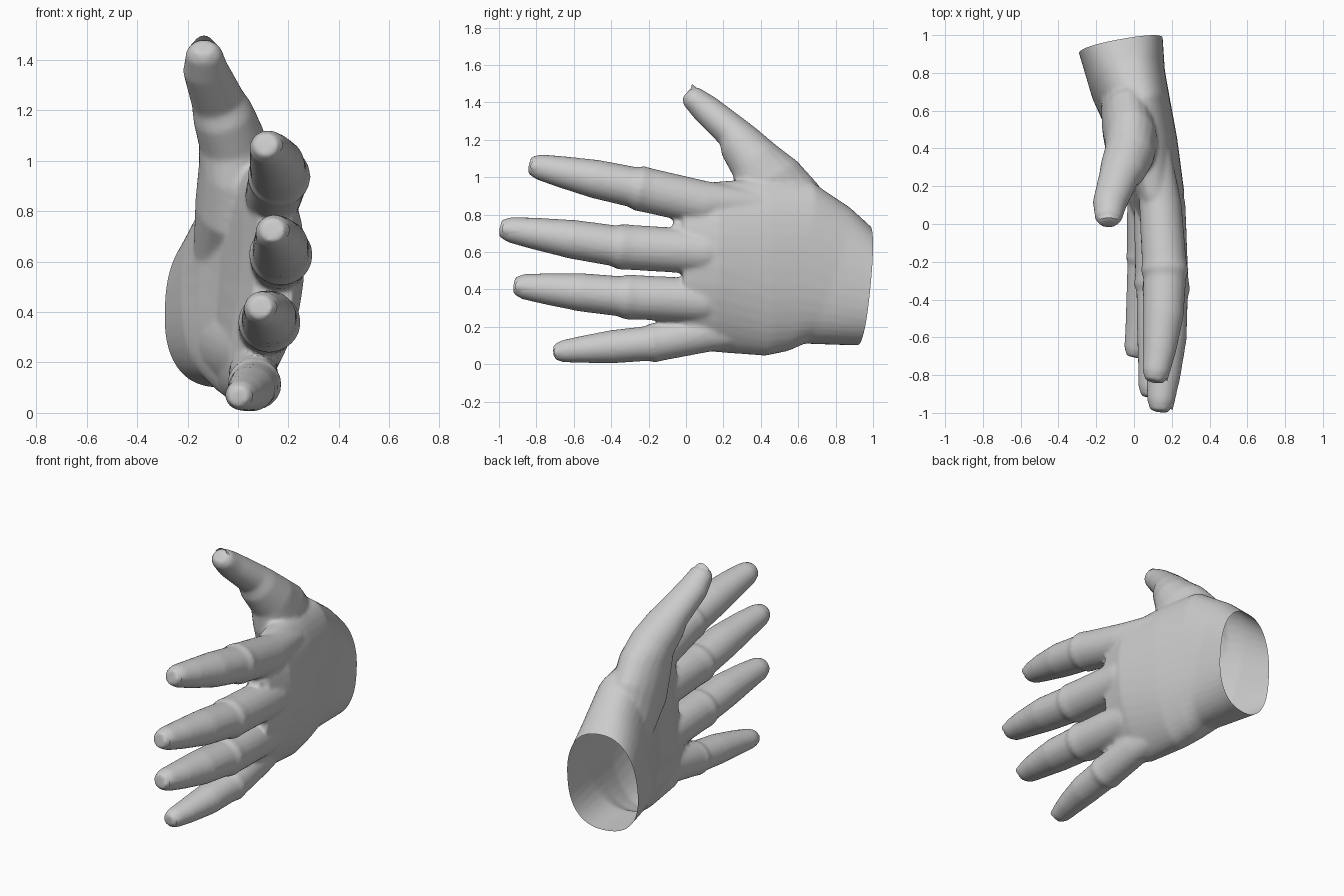
import bpy, bmesh, math
from mathutils import Vector

if "Cube" in bpy.data.objects:
    bpy.data.objects.remove(bpy.data.objects["Cube"])

grey = bpy.data.materials.new("plain grey")
grey.diffuse_color = (0.6, 0.6, 0.6, 1)
grey.use_nodes = True
grey.node_tree.nodes["Principled BSDF"].inputs["Base Color"].default_value = grey.diffuse_color


def spow(v, p):
    return math.copysign(abs(v) ** p, v)


def loft(bm, sections, sides=20, power=2.0, bend=0.0):
    """Closed tube through (x, y, z, half depth, half width) sections."""
    pts = [Vector(s[:3]) for s in sections]
    rings = []
    for i, s in enumerate(sections):
        t = (pts[min(i + 1, len(pts) - 1)] - pts[max(i - 1, 0)]).normalized()
        u = Vector((1, 0, 0))
        u = (u - u.dot(t) * t).normalized()
        w = t.cross(u)
        ring = []
        for k in range(sides):
            a = 2 * math.pi * k / sides
            p = pts[i] + u * s[3] * spow(math.cos(a), 2 / power) + w * s[4] * spow(math.sin(a), 2 / power)
            # arch across the knuckles, fading towards the wrist
            p.x -= bend * (p.z - 0.66) ** 2 * max(0, min(1, (0.7 - p.y) / 0.5))
            ring.append(bm.verts.new(p))
        rings.append(ring)
    for a, b in zip(rings, rings[1:]):
        for k in range(sides):
            j = (k + 1) % sides
            bm.faces.new((a[k], a[j], b[j], b[k]))
    bm.faces.new(rings[0][::-1])
    bm.faces.new(rings[-1])


def finish(name, bm, angle=40):
    bmesh.ops.recalc_face_normals(bm, faces=bm.faces)
    me = bpy.data.meshes.new(name)
    bm.to_mesh(me)
    bm.free()
    ob = bpy.data.objects.new(name, me)
    bpy.context.collection.objects.link(ob)
    me.materials.append(grey)
    bpy.ops.object.select_all(action='DESELECT')
    ob.select_set(True)
    bpy.context.view_layer.objects.active = ob
    bpy.ops.object.shade_smooth_by_angle(angle=math.radians(angle))
    return ob


bm = bmesh.new()

# Palm and wrist, from beyond the wrist cut to the knuckles
loft(bm, [
    (-0.085, 1.15, 0.4, 0.23, 0.28),
    (-0.075, 0.97, 0.4, 0.228, 0.305),
    (-0.03, 0.75, 0.475, 0.2, 0.385),
    (0.02, 0.6, 0.525, 0.18, 0.46),
    (0.08, 0.42, 0.52, 0.155, 0.475),
    (0.14, 0.15, 0.52, 0.13, 0.455),
    (0.155, -0.02, 0.52, 0.08, 0.41),
], sides=40, power=2.4, bend=0.36)

# Heel on the little finger side
loft(bm, [(-0.1, 0.88, 0.33, 0.08, 0.1), (-0.07, 0.65, 0.29, 0.12, 0.17), (0.03, 0.15, 0.22, 0.07, 0.12)])

# Thumb with its broad heel
loft(bm, [
    (-0.06, 0.72, 0.55, 0.12, 0.14),
    (-0.03, 0.52, 0.83, 0.14, 0.23),
    (-0.015, 0.43, 0.985, 0.14, 0.195),
    (-0.025, 0.37, 1.085, 0.133, 0.143),
    (-0.06, 0.287, 1.185, 0.122, 0.118),
    (-0.08, 0.25, 1.24, 0.107, 0.094),
    (-0.13, 0.105, 1.365, 0.09, 0.08),
    (-0.135, 0.03, 1.43, 0.072, 0.063),
    (-0.135, 0.005, 1.452, 0.045, 0.04),
])

# Fingers: root, middle joint, tip, thickness
fingers = {
    "index": ((0.14, 0.1, 0.86), (0.163, -0.25, 0.94), (0.108, -0.835, 1.065), 0.122),
    "middle": ((0.16, 0.1, 0.6), (0.17, -0.35, 0.628), (0.135, -0.992, 0.727), 0.123),
    "ring": ((0.11, 0.1, 0.34), (0.125, -0.32, 0.36), (0.087, -0.918, 0.42), 0.121),
    "little": ((0.06, 0.1, 0.165), (0.065, -0.18, 0.113), (0.0, -0.705, 0.065), 0.105),
}
# Outer half of every finger: share of its length, share of its thickness
taper = [(0.06, 0.89), (0.4, 0.85), (0.72, 0.69), (0.92, 0.56), (1, 0.38)]
backs = {}
for name, (root, joint, tip, r) in fingers.items():
    root, joint, tip = Vector(root), Vector(joint), Vector(tip)
    deep = root + Vector((-0.03, 0.28, 0.0))
    rows = [(*deep, r * 0.7, r * 0.6), (*root, r * 0.92, r * 0.98),
            (*root.lerp(joint, 0.86), r * 0.97, r * 0.98), (*joint, r * 1.04, r)]
    for t, k in taper:
        p = joint.lerp(tip, t)
        p.x += 0.014 * math.sin(math.pi * t)
        rows.append((*p, r * k * 1.05, r * k))
    loft(bm, rows)
    backs[name] = [Vector((s[0] + s[3], s[1], s[2])) for s in rows[-3:-1]]

# Webs between neighbouring fingers
for a, b, y in (("index", "middle", -0.07), ("middle", "ring", 0.0), ("ring", "little", -0.02)):
    mid = (Vector(fingers[a][0]) + Vector(fingers[b][0])) / 2
    loft(bm, [(mid.x, 0.2, mid.z, 0.08, 0.06), (mid.x, 0.05, mid.z, 0.07, 0.06),
              (mid.x + 0.01, y, mid.z + 0.01, 0.04, 0.03)], sides=12)
hand = finish("hand", bm)

# Fuse the parts into one soft skin
fuse = hand.modifiers.new("fuse", 'REMESH')
fuse.mode = 'VOXEL'
fuse.voxel_size = 0.012
soft = hand.modifiers.new("soften", 'SMOOTH')
soft.factor = 0.5
soft.iterations = 7
for m in ("fuse", "soften"):
    bpy.ops.object.modifier_apply(modifier=m)

# Cut the wrist open
bm = bmesh.new()
bm.from_mesh(hand.data)
bmesh.ops.bisect_plane(bm, geom=bm.verts[:] + bm.edges[:] + bm.faces[:], clear_outer=True,
                       plane_co=(-0.08, 0.943, 0.4), plane_no=(-0.18, 1, -0.1))
bm.to_mesh(hand.data)
bm.free()
bpy.ops.object.shade_smooth_by_angle(angle=math.radians(40))


def nail(name, centre, along, out, length, width):
    """Thin curved plate lying on a fingertip."""
    along, out = Vector(along).normalized(), Vector(out).normalized()
    out = (out - out.dot(along) * along).normalized()
    side = along.cross(out)
    bm = bmesh.new()
    grid = []
    for i in range(5):
        s = i / 2 - 1
        row = []
        for j in range(7):
            q = j / 3 - 1
            w = width * (1 - 0.25 * s * s)
            row.append(bm.verts.new(Vector(centre) + along * length * s * (1 - 0.2 * q * q)
                                    + side * w * q - out * width * 0.45 * q * q))
        grid.append(row)
    for a, b in zip(grid, grid[1:]):
        for j in range(6):
            bm.faces.new((a[j], a[j + 1], b[j + 1], b[j]))
    bmesh.ops.solidify(bm, geom=bm.faces[:], thickness=0.008)
    finish(name, bm)


# Nails on the back of each fingertip
for name, (p0, p1) in backs.items():
    nail(name + "_nail", p1 + Vector((0.001, 0, 0)), p1 - p0, (1, 0, 0), 0.045, 0.042)
nail("thumb_nail", (-0.135, 0.07, 1.468), (0, -0.65, 0.5), (0, 0.6, 0.75), 0.048, 0.055)
